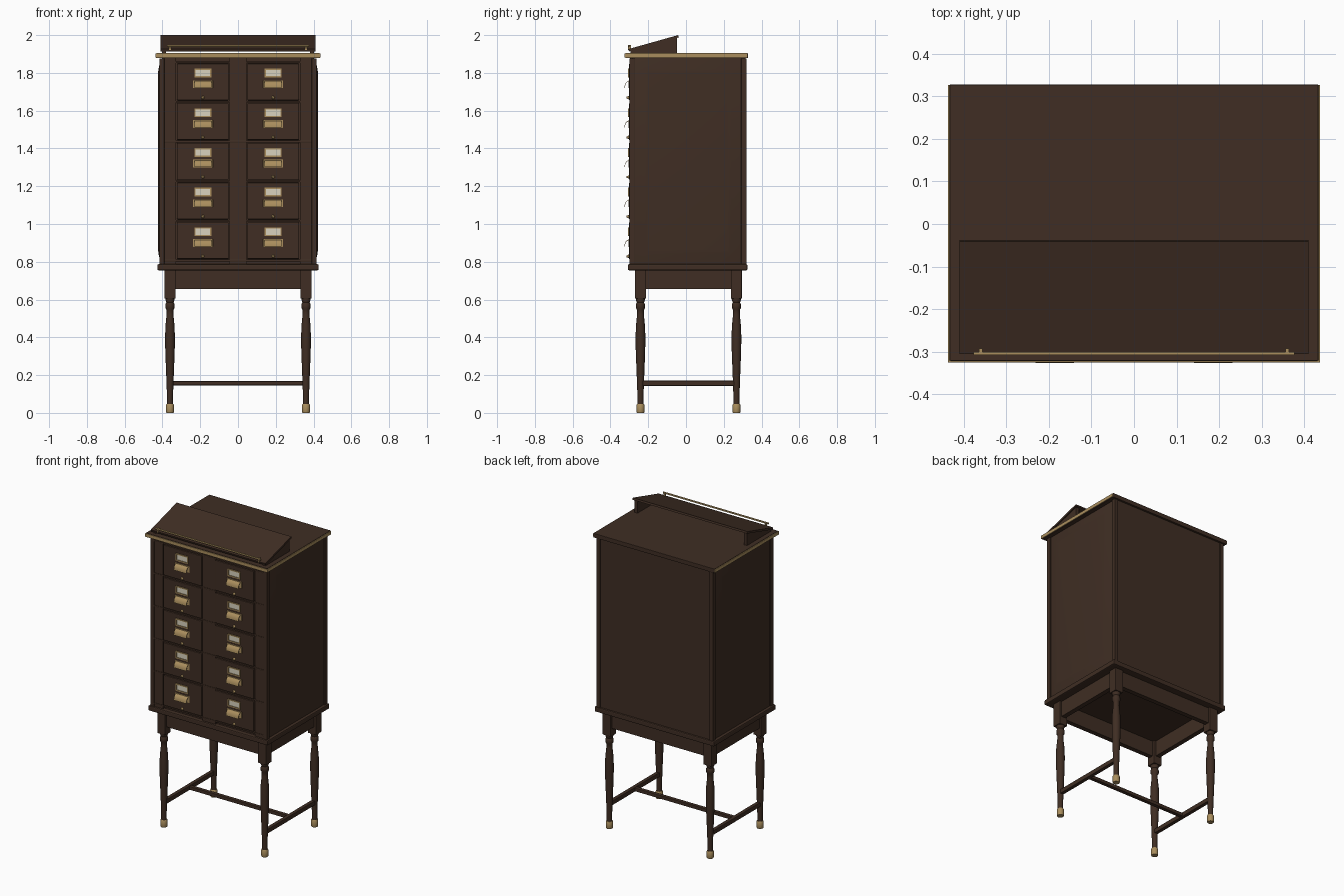
import bpy, bmesh, math
from mathutils import Vector, Matrix

cube = bpy.data.objects.get("Cube")
if cube:
    bpy.data.objects.remove(cube, do_unlink=True)


def material(name, colour, metallic=0.0, rough=0.5):
    m = bpy.data.materials.new(name)
    m.use_nodes = True
    m.diffuse_color = (*colour, 1)
    bsdf = m.node_tree.nodes["Principled BSDF"]
    bsdf.inputs["Base Color"].default_value = (*colour, 1)
    bsdf.inputs["Metallic"].default_value = metallic
    bsdf.inputs["Roughness"].default_value = rough
    return m


WOOD = material("dark_wood", (0.05, 0.027, 0.017))
BRASS = material("brass", (0.40, 0.27, 0.11), 0.3, 0.4)
CARD = material("card", (0.70, 0.65, 0.52))


def finish(name, bm, mat, bevel=0, smooth=False):
    bmesh.ops.recalc_face_normals(bm, faces=bm.faces)
    mesh = bpy.data.meshes.new(name)
    bm.to_mesh(mesh)
    bm.free()
    mesh.materials.append(mat)
    ob = bpy.data.objects.new(name, mesh)
    bpy.context.collection.objects.link(ob)
    if bevel:
        mod = ob.modifiers.new("Bevel", "BEVEL")
        mod.width = bevel
        mod.segments = 2
    if smooth:
        bpy.ops.object.select_all(action="DESELECT")
        ob.select_set(True)
        bpy.context.view_layer.objects.active = ob
        bpy.ops.object.shade_smooth_by_angle(angle=math.radians(35))
    return ob


def box(name, x, y, z, mat=WOOD, bevel=0):
    """Box from (low, high) pairs on each axis."""
    bm = bmesh.new()
    centre = Vector([(a + b) / 2 for a, b in (x, y, z)])
    size = [b - a for a, b in (x, y, z)]
    bmesh.ops.create_cube(bm, size=1, matrix=Matrix.Translation(centre) @ Matrix.Diagonal((*size, 1)))
    return finish(name, bm, mat, bevel)


def prism(name, profile, x0, x1, mat=WOOD, smooth=False):
    """Extrude a closed (y, z) profile along x."""
    bm = bmesh.new()
    face = bm.faces.new([bm.verts.new((x0, y, z)) for y, z in profile])
    ext = bmesh.ops.extrude_face_region(bm, geom=[face])["geom"]
    bmesh.ops.translate(bm, vec=(x1 - x0, 0, 0), verts=[v for v in ext if isinstance(v, bmesh.types.BMVert)])
    return finish(name, bm, mat, 0, smooth)


def turned(name, profile, x, y, mat=WOOD, sides=20):
    """Lathe a (radius, z) profile about a vertical axis."""
    bm = bmesh.new()
    rings = [[bm.verts.new((x + r * math.cos(t), y + r * math.sin(t), z))
              for t in (2 * math.pi * i / sides for i in range(sides))] for r, z in profile]
    for lower, upper in zip(rings, rings[1:]):
        for i in range(sides):
            j = (i + 1) % sides
            bm.faces.new((lower[i], lower[j], upper[j], upper[i]))
    bm.faces.new(rings[0])
    bm.faces.new(rings[-1])
    return finish(name, bm, mat, 0, True)


def span(c, w):
    return (c - w / 2, c + w / 2)


SIDES = (("right", -1), ("left", 1))
MID_Y = 0.013
LEG_X, LEG_Y = 0.36, 0.254

# Stand: turned legs with square heads and brass feet
leg_profile = [(0.016, 0.04), (0.016, 0.09), (0.020, 0.20), (0.025, 0.33), (0.026, 0.40),
               (0.024, 0.46), (0.018, 0.52), (0.018, 0.545), (0.024, 0.555), (0.024, 0.575),
               (0.019, 0.585), (0.025, 0.60), (0.025, 0.607)]
for side, sx in SIDES:
    for end, sy in (("front", -1), ("back", 1)):
        x, y = sx * LEG_X, MID_Y + sy * LEG_Y
        tag = f"{end}_{side}"
        turned(f"{tag}_leg", leg_profile, x, y)
        turned(f"{tag}_foot_cap", [(0.019, 0), (0.021, 0.004), (0.021, 0.042), (0.018, 0.047)], x, y, BRASS)
        box(f"{tag}_leg_block", span(x, 0.058), span(y, 0.058), (0.605, 0.757), bevel=0.003)
    box(f"{side}_apron", span(sx * LEG_X, 0.03), span(MID_Y, 0.46), (0.655, 0.757))
    box(f"{side}_stretcher", span(sx * LEG_X, 0.024), span(MID_Y, 0.49), (0.143, 0.171), bevel=0.003)
for end, sy in (("front", -1), ("back", 1)):
    box(f"{end}_apron", (-0.34, 0.34), span(MID_Y + sy * LEG_Y, 0.03), (0.655, 0.757))
box("cross_stretcher", (-0.352, 0.352), span(MID_Y, 0.024), (0.146, 0.168), bevel=0.003)

# Carcass: base moulding, core, corner posts
box("base_moulding", (-0.427, 0.427), (-0.308, 0.325), (0.755, 0.787), bevel=0.006)
box("carcass", (-0.402, 0.402), (-0.282, 0.314), (0.78, 1.882))
for side, sx in SIDES:
    for end, y in (("front", (-0.299, -0.27)), ("back", (0.292, 0.321))):
        box(f"{end}_{side}_post", span(sx * 0.403, 0.026), y, (0.785, 1.876), bevel=0.002)

# Fielded side panels
for side, sx in SIDES:
    bm = bmesh.new()
    rings = []
    for x, inset in ((0.398, 0), (0.408, 0), (0.421, 0.055), (0.423, 0.075)):
        y0, y1, z0, z1 = -0.27 + inset, 0.292 - inset, 0.787 + inset, 1.876 - inset
        rings.append([bm.verts.new((sx * x, y, z)) for y, z in ((y0, z0), (y1, z0), (y1, z1), (y0, z1))])
    for a, b in zip(rings, rings[1:]):
        for i in range(4):
            bm.faces.new((a[i], a[i - 1], b[i - 1], b[i]))
    bm.faces.new(rings[0])
    bm.faces.new(rings[-1])
    finish(f"{side}_side_panel", bm, WOOD, 0, True)

# Face frame: stiles and rails around the drawers
ROWS, PITCH, TOP_Z = 5, 0.21, 1.752
FRAME_Y = (-0.296, -0.27)
for name, x in (("right_stile", (-0.392, -0.328)), ("centre_stile", (-0.046, 0.046)), ("left_stile", (0.328, 0.392))):
    box(name, x, FRAME_Y, (0.785, 1.878))
for i in range(ROWS + 1):
    z = TOP_Z + PITCH / 2 - i * PITCH
    box(f"rail_{i + 1}", (-0.39, 0.39), (-0.298, -0.27), span(z, 0.009), bevel=0.001)


def hood(cx, cz):
    """Curved shell of a cup pull, open below and at the ends."""
    arc = [math.radians(15 * i) for i in range(7)]
    ring = lambda ry, rz: [(-0.302 - ry * math.sin(t), cz - 0.019 + rz * math.cos(t)) for t in arc]
    return ring(0.024, 0.036) + ring(0.0215, 0.0335)[::-1]


# Drawers with label holder, cup pull and rod knob
for col, cx in (("right", -0.186), ("left", 0.186)):
    for row in range(ROWS):
        cz = TOP_Z - row * PITCH
        tag = f"{col}_drawer_{row + 1}"
        box(tag, span(cx, 0.274), (-0.302, -0.275), span(cz, 0.194), bevel=0.004)
        lz = cz + 0.047
        for part, dz in (("top", 0.02), ("bottom", -0.02)):
            box(f"{tag}_label_frame_{part}", span(cx, 0.09), (-0.308, -0.301), span(lz + dz, 0.007), BRASS)
        for part, dx in SIDES:
            box(f"{tag}_label_frame_{part}", span(cx + dx * 0.0415, 0.007), (-0.308, -0.301), span(lz, 0.04), BRASS)
        box(f"{tag}_label", span(cx, 0.08), (-0.304, -0.301), span(lz, 0.038), CARD)
        pz = cz - 0.012
        box(f"{tag}_pull_plate", span(cx, 0.105), (-0.304, -0.301), span(pz, 0.042), BRASS, 0.001)
        prism(f"{tag}_cup_pull", hood(cx, pz), cx - 0.045, cx + 0.045, BRASS, True)
        knob = turned(f"{tag}_rod_knob", [(0.009, 0), (0.009, 0.004), (0.006, 0.008), (0.005, 0.014)], 0, 0, BRASS, 14)
        knob.location = (cx, -0.301, cz - 0.083)
        knob.rotation_euler.x = math.pi / 2

# Top slab with brass edging on the front and sides
box("top_slab", (-0.433, 0.433), (-0.321, 0.327), (1.878, 1.905), bevel=0.002)
box("front_edging", (-0.437, 0.437), (-0.325, -0.320), (1.881, 1.902), BRASS, 0.001)
for side, sx in SIDES:
    box(f"{side}_edging", span(sx * 0.4345, 0.005), (-0.325, 0.326), (1.881, 1.902), BRASS, 0.001)

# Sloping reading board on open wedge brackets
low, high = Vector((-0.302, 1.914)), Vector((-0.038, 1.988))
normal = Vector((low.y - high.y, high.x - low.x)).normalized() * 0.0125
prism("reading_board", [low, high, high + normal, low + normal], -0.409, 0.409)
for side, sx in SIDES:
    prism(f"{side}_wedge", [(-0.295, 1.903), (-0.048, 1.903), (-0.048, 1.986), (-0.295, 1.917)], sx * 0.402, sx * 0.38)
    box(f"{side}_rail_support", span(sx * 0.36, 0.008), (-0.306, -0.292), (1.922, 1.947), BRASS)
box("book_rail", (-0.377, 0.377), (-0.308, -0.300), (1.938, 1.948), BRASS, 0.002)
